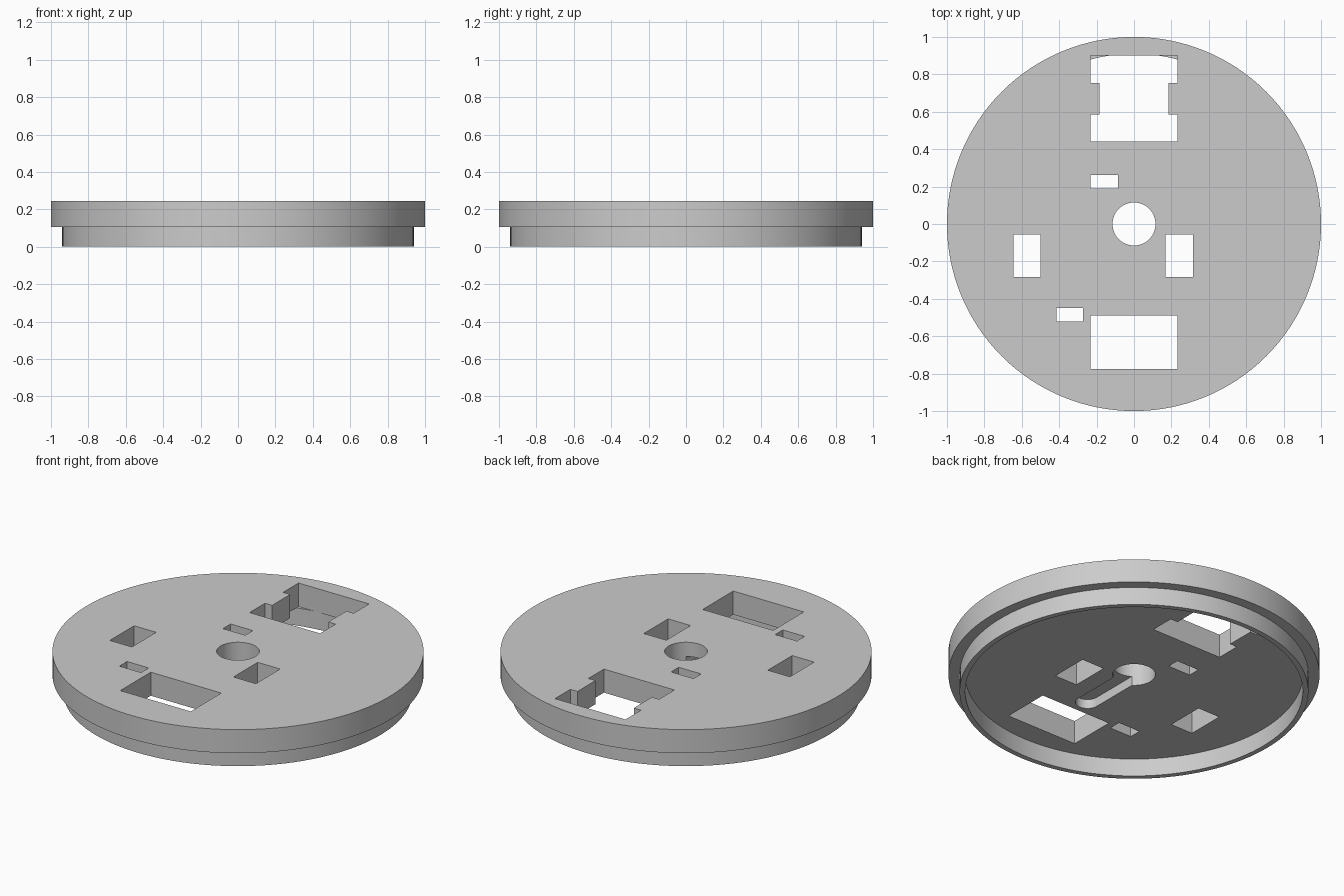
import bpy
import bmesh
from math import sin, cos, pi

cube = bpy.data.objects.get("Cube")
if cube:
    bpy.data.objects.remove(cube, do_unlink=True)

grey = bpy.data.materials.new("plain_grey")
grey.use_nodes = True
colour = (0.6, 0.6, 0.6, 1)
grey.diffuse_color = colour
grey.node_tree.nodes["Principled BSDF"].inputs["Base Color"].default_value = colour

FLOOR, TOP = 0.105, 0.245


def arc(radius, start=0.0, sweep=2 * pi, steps=128, cy=0.0, closed=True):
    n = steps if closed else steps + 1
    angles = [start + sweep * i / steps for i in range(n)]
    return [(radius * cos(a), cy + radius * sin(a)) for a in angles]


def rect(x0, x1, y0, y1):
    return [(x0, y0), (x1, y0), (x1, y1), (x0, y1)]


def prism(name, outline, z0, z1):
    """Extrude a counter-clockwise outline from z0 to z1."""
    bm = bmesh.new()
    face = bm.faces.new([bm.verts.new((x, y, z0)) for x, y in outline])
    side = bmesh.ops.extrude_face_region(bm, geom=[face])["geom"]
    top = [v for v in side if isinstance(v, bmesh.types.BMVert)]
    bmesh.ops.translate(bm, verts=top, vec=(0, 0, z1 - z0))
    bmesh.ops.recalc_face_normals(bm, faces=bm.faces)
    mesh = bpy.data.meshes.new(name)
    bm.to_mesh(mesh)
    bm.free()
    mesh.materials.append(grey)
    obj = bpy.data.objects.new(name, mesh)
    bpy.context.collection.objects.link(obj)
    return obj


def activate(obj):
    bpy.ops.object.select_all(action='DESELECT')
    obj.select_set(True)
    bpy.context.view_layer.objects.active = obj


def cut(obj, outline, z0, z1):
    """Subtract an extruded outline, then drop the cutter."""
    cutter = prism("cutter", outline, z0, z1)
    cutter.hide_render = True
    mod = obj.modifiers.new("cut", 'BOOLEAN')
    mod.operation = 'DIFFERENCE'
    mod.solver = 'EXACT'
    mod.object = cutter
    activate(obj)
    bpy.ops.object.modifier_apply(modifier=mod.name)
    bpy.data.objects.remove(cutter, do_unlink=True)


# Round cover plate
plate = prism("cover_plate", arc(1.0), FLOOR, TOP)

# Locating rim under the plate
rim = prism("locating_rim", arc(0.94), 0, FLOOR)
cut(rim, arc(0.91), -0.1, 0.3)

# Notched window at the back, with a tab on each side
half = [(0.232, 0.44), (0.232, 0.585), (0.185, 0.585),
        (0.185, 0.755), (0.232, 0.755), (0.232, 0.9)]
notched_window = half + [(-x, y) for x, y in reversed(half)]

# Centre bore and rectangular through-openings
openings = [
    notched_window,
    arc(0.115, steps=64),
    rect(-0.232, 0.232, -0.775, -0.488),
    rect(-0.232, -0.085, 0.19, 0.262),
    rect(-0.415, -0.272, -0.522, -0.45),
    rect(-0.645, -0.5, -0.283, -0.055),
    rect(0.168, 0.316, -0.283, -0.055),
]
for outline in openings:
    cut(plate, outline, 0, 0.4)

# Shallow round-ended groove on the underside, running from the bore
R = 0.065
groove = [(R, 0), (-R, 0)] + arc(R, pi, pi, 24, -0.39, closed=False)
cut(plate, groove, 0, FLOOR + 0.055)

for part in (plate, rim):
    activate(part)
    bpy.ops.object.shade_smooth_by_angle(angle=pi / 6)
